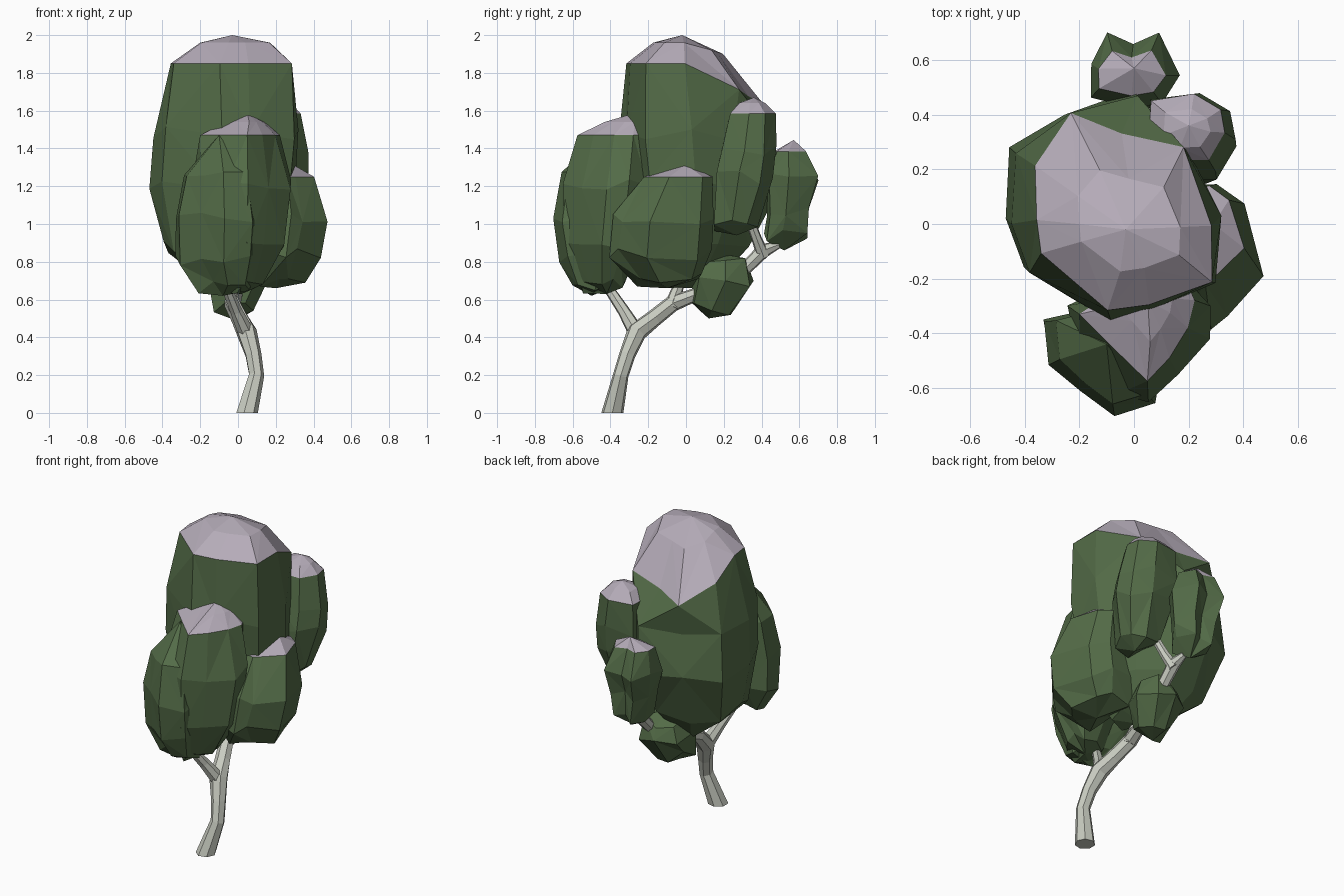
import bpy, bmesh, math, random
from mathutils import Vector

random.seed(5)


def material(name, rgb):
    m = bpy.data.materials.new(name)
    m.diffuse_color = (*rgb, 1)
    return m


GREEN = material("leaf green", (0.088, 0.150, 0.064))
LILAC = material("pale lilac", (0.46, 0.41, 0.48))
BARK = material("pale bark", (0.58, 0.60, 0.53))


def finish(name, bm, mats):
    bmesh.ops.recalc_face_normals(bm, faces=bm.faces)
    me = bpy.data.meshes.new(name)
    bm.to_mesh(me)
    bm.free()
    for m in mats:
        me.materials.append(m)
    ob = bpy.data.objects.new(name, me)
    bpy.context.collection.objects.link(ob)
    return ob


def unit(outline):
    """Rescale a plan outline to the -1..1 square."""
    xs, ys = zip(*outline)
    return [(2 * (x - min(xs)) / (max(xs) - min(xs)) - 1,
             2 * (y - min(ys)) / (max(ys) - min(ys)) - 1) for x, y in outline]


def clump(name, outline, bottom, rings, top, cap, cap_outline=None):
    """Faceted leaf clump; the plan outline is fitted to each ring
    (z, x0, x1, y0, y1, drop at back). Bands from 'cap' upward are lilac."""
    bm = bmesh.new()
    loops = []
    low = unit(outline)
    high = unit(cap_outline or outline)
    n = len(outline)
    for i, (z, x0, x1, y0, y1, drop) in enumerate(rings):
        loop = []
        for u, v in (high if i >= cap else low):
            jz = random.uniform(-.04, .04) if i < cap else 0
            s = random.uniform(.97, 1.02)
            loop.append(bm.verts.new(((x0 + x1) / 2 + (x1 - x0) / 2 * u * s,
                                      (y0 + y1) / 2 + (y1 - y0) / 2 * v * s,
                                      z + jz - drop * max(0, v))))
        loops.append(loop)
    b, t = bm.verts.new(bottom), bm.verts.new(top)

    def face(vs, band):
        bm.faces.new(vs).material_index = int(band >= cap)

    for k in range(n):
        j = (k + 1) % n
        face((b, loops[0][j], loops[0][k]), -1)
        face((loops[-1][k], loops[-1][j], t), len(loops) - 1)
        for i in range(len(loops) - 1):
            p, q = loops[i], loops[i + 1]
            if (i + k) % 2:
                face((p[k], p[j], q[j]), i)
                face((p[k], q[j], q[k]), i)
            else:
                face((p[k], p[j], q[k]), i)
                face((p[j], q[j], q[k]), i)
    return finish(name, bm, [GREEN, LILAC])


def limb(name, pts, n=7):
    """Tapered tube along points (x, y, z, radius)."""
    bm = bmesh.new()
    loops = []
    for i, (x, y, z, r) in enumerate(pts):
        a = Vector(pts[max(i - 1, 0)][:3])
        c = Vector(pts[min(i + 1, len(pts) - 1)][:3])
        d = Vector((0, 0, 1)) if z == 0 else (c - a).normalized()
        e = Vector((1, 0, 0))
        e = (e - d * e.dot(d)).normalized()
        f = d.cross(e)
        loops.append([bm.verts.new(Vector((x, y, z)) + r * (e * math.cos(w) + f * math.sin(w)))
                      for w in (2 * math.pi * k / n for k in range(n))])
    for p, q in zip(loops, loops[1:]):
        for k in range(n):
            j = (k + 1) % n
            bm.faces.new((p[k], p[j], q[j], q[k]))
    bm.faces.new(loops[0][::-1])
    bm.faces.new(loops[-1])
    return finish(name, bm, [BARK])


# trunk and branches
limb("trunk", [(.045, -.39, 0, .06), (.097, -.345, .2, .042), (.08, -.31, .31, .044),
               (.045, -.26, .43, .055), (.01, -.17, .5, .047), (-.03, -.07, .58, .045),
               (-.01, .06, .63, .035), (.02, .2, .69, .034), (.04, .32, .77, .036),
               (.04, .41, .86, .04), (.03, .49, .89, .02)])
limb("front_branch", [(.045, -.26, .42, .045), (-.01, -.33, .54, .033), (-.06, -.41, .66, .028),
                      (-.07, -.43, .78, .02)])
limb("middle_branch", [(-.02, -.08, .56, .04), (-.045, -.04, .67, .03), (-.06, -.02, .8, .034)])
limb("back_branch", [(.04, .41, .83, .036), (.08, .375, .92, .028), (.12, .33, 1.04, .024)])

# large middle clump
clump("main_foliage",
      [(.31, .05), (.2, .27), (0, .5), (-.25, .4), (-.45, .28), (-.47, .02), (-.4, -.16),
       (-.1, -.35), (.05, -.3), (.29, -.2)],
      (-.06, .02, .66),
      [(.70, -.22, .10, -.14, .17, 0), (.87, -.39, .22, -.28, .34, 0),
       (1.2, -.475, .31, -.35, .5, 0), (1.48, -.445, .315, -.36, .47, 0),
       (1.85, -.37, .28, -.31, .40, .21), (1.96, -.21, .17, -.17, .2, .06)],
      (-.03, -.02, 2.0), 4,
      [(.27, 0), (.17, .28), (-.05, .34), (-.23, .4), (-.37, .22), (-.36, .02), (-.34, -.1),
       (-.1, -.3), (.05, -.29), (.27, -.2)])

# two merged clumps at the front
clump("front_foliage",
      [(.28, -.3), (.2, -.2), (0, -.19), (-.2, -.3), (-.16, -.5), (-.03, -.62), (.07, -.65),
       (.17, -.55), (.28, -.42)],
      (.02, -.42, .63),
      [(.67, -.08, .13, -.56, -.33, 0), (.9, -.2, .24, -.65, -.24, 0),
       (1.2, -.24, .28, -.65, -.19, 0), (1.47, -.2, .22, -.58, -.22, 0),
       (1.54, -.06, .14, -.43, -.24, 0)],
      (.05, -.28, 1.585), 3,
      [(.22, -.28), (.2, -.23), (.05, -.22), (-.12, -.28), (-.2, -.33), (-.09, -.44), (.05, -.58),
       (.13, -.49), (.2, -.38)])
clump("front_left_foliage",
      [(.1, -.5), (.02, -.36), (-.2, -.34), (-.34, -.37), (-.32, -.52), (-.2, -.61), (-.08, -.69),
       (.07, -.65)],
      (-.08, -.5, .62),
      [(.66, -.22, .06, -.6, -.38, 0), (.82, -.33, .1, -.67, -.32, 0),
       (1.05, -.335, .11, -.7, -.32, 0), (1.25, -.29, .07, -.66, -.32, 0)],
      (-.1, -.44, 1.47), 9)

# clump on the right side
clump("right_foliage",
      [(.47, -.21), (.4, .07), (.3, .15), (.1, .13), (.06, -.15), (.14, -.4), (.28, -.42), (.34, -.37)],
      (.2, -.1, .66),
      [(.70, .06, .36, -.27, .08, 0), (.83, .04, .44, -.41, .14, 0),
       (1.03, .06, .475, -.39, .15, 0), (1.25, .1, .40, -.22, .14, 0)],
      (.29, 0, 1.315), 3)

# tall clump at the back right
clump("back_right_foliage",
      [(.37, .28), (.35, .4), (.24, .48), (.06, .45), (.05, .25), (.16, .14), (.3, .14)],
      (.22, .27, .94),
      [(1.0, .1, .31, .15, .38, 0), (1.25, .05, .375, .16, .46, 0),
       (1.4, .05, .37, .19, .48, 0), (1.585, .05, .335, .235, .475, 0),
       (1.64, .11, .28, .28, .42, 0)],
      (.2, .36, 1.67), 3)

# hanging clump at the far back
clump("back_foliage",
      [(.16, .54), (.09, .69), (0, .65), (-.09, .69), (-.15, .58), (-.15, .46), (0, .42), (.1, .44)],
      (.01, .52, .86),
      [(.94, -.09, .11, .41, .64, 0), (1.08, -.13, .14, .43, .65, 0),
       (1.25, -.16, .165, .42, .70, 0), (1.385, -.13, .12, .47, .635, 0)],
      (0, .57, 1.445), 3)

# small low clump
clump("low_foliage",
      [(.16, .2), (.1, .33), (-.02, .35), (-.14, .28), (-.16, .12), (-.05, .03), (.1, .06)],
      (-.04, .12, .5),
      [(.555, -.13, .08, .02, .24, 0), (.69, -.16, .16, .04, .36, 0), (.8, -.12, .12, .07, .33, 0)],
      (.0, .2, .84), 9)
